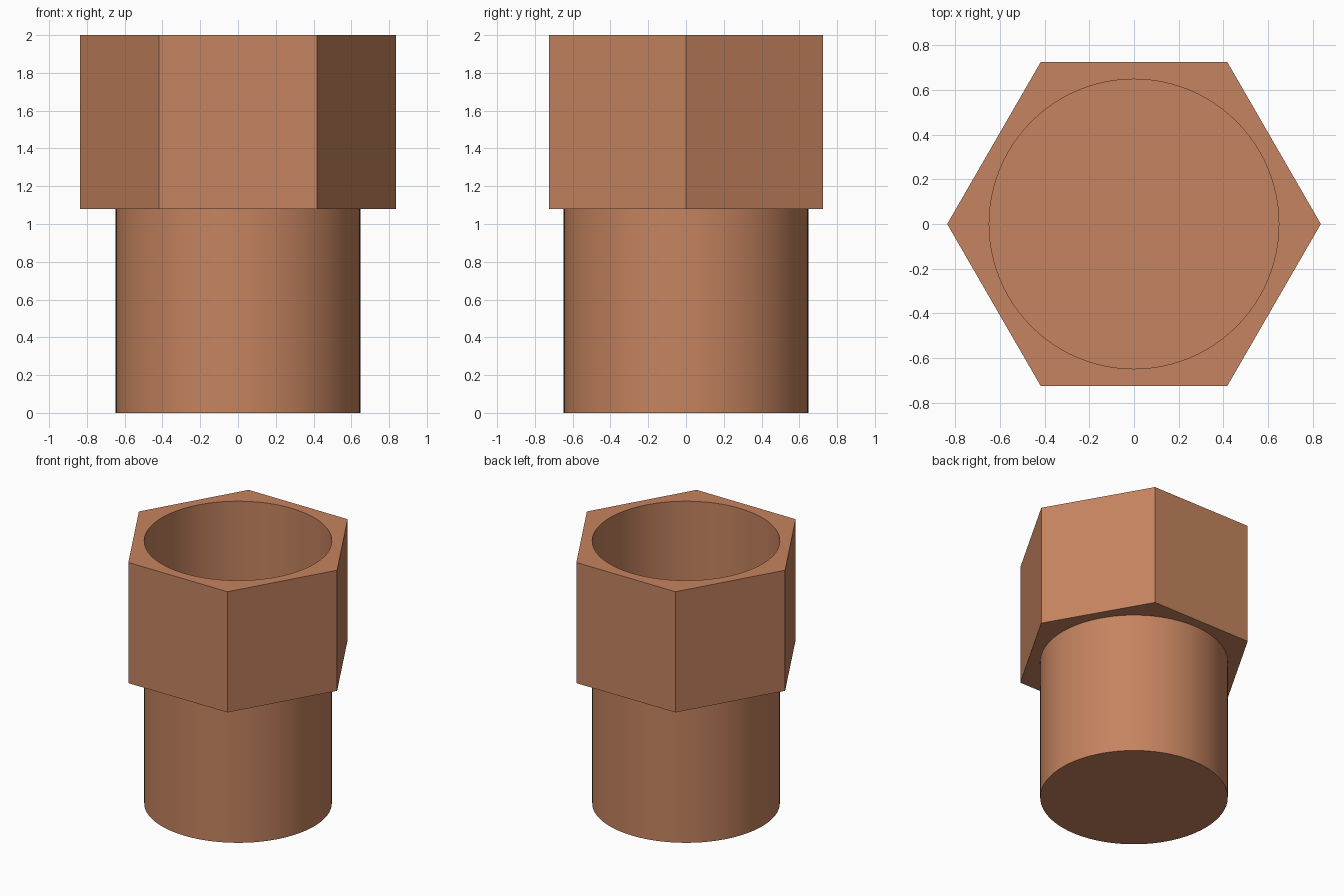
import bpy
import math

if "Cube" in bpy.data.objects:
    bpy.data.objects.remove(bpy.data.objects["Cube"])

SHOULDER, TOP = 1.08, 2.0
HEX_RADIUS, BORE_RADIUS = 0.836, 0.648

copper = bpy.data.materials.new("copper")
copper.diffuse_color = (0.56, 0.23, 0.115, 1)
copper.use_nodes = True
copper.node_tree.nodes["Principled BSDF"].inputs["Base Color"].default_value = copper.diffuse_color


def prism(name, sides, radius, z0, z1, turn=0.0):
    """Upright closed prism or cylinder between two heights."""
    bpy.ops.mesh.primitive_cylinder_add(
        vertices=sides, radius=radius, depth=z1 - z0,
        location=(0, 0, (z0 + z1) / 2), rotation=(0, 0, turn))
    obj = bpy.context.object
    obj.name = name
    obj.data.materials.append(copper)
    return obj


def smooth(obj):
    bpy.ops.object.select_all(action='DESELECT')
    obj.select_set(True)
    bpy.context.view_layer.objects.active = obj
    bpy.ops.object.shade_smooth_by_angle(angle=math.radians(30))


# Round shank, closed at both ends; its top is the floor of the socket
shank = prism("shank", 96, BORE_RADIUS, 0, SHOULDER)
smooth(shank)

# Hexagonal head with corners on the x axis
head = prism("hex_head", 6, HEX_RADIUS, SHOULDER, TOP, math.radians(30))

# Round bore through the head
bore = prism("bore_cutter", 96, BORE_RADIUS, SHOULDER - 0.2, TOP + 0.2)
cut = head.modifiers.new("bore", 'BOOLEAN')
cut.operation = 'DIFFERENCE'
cut.solver = 'EXACT'
cut.object = bore
bpy.ops.object.select_all(action='DESELECT')
head.select_set(True)
bpy.context.view_layer.objects.active = head
bpy.ops.object.modifier_apply(modifier=cut.name)
bpy.data.objects.remove(bore)
smooth(head)
